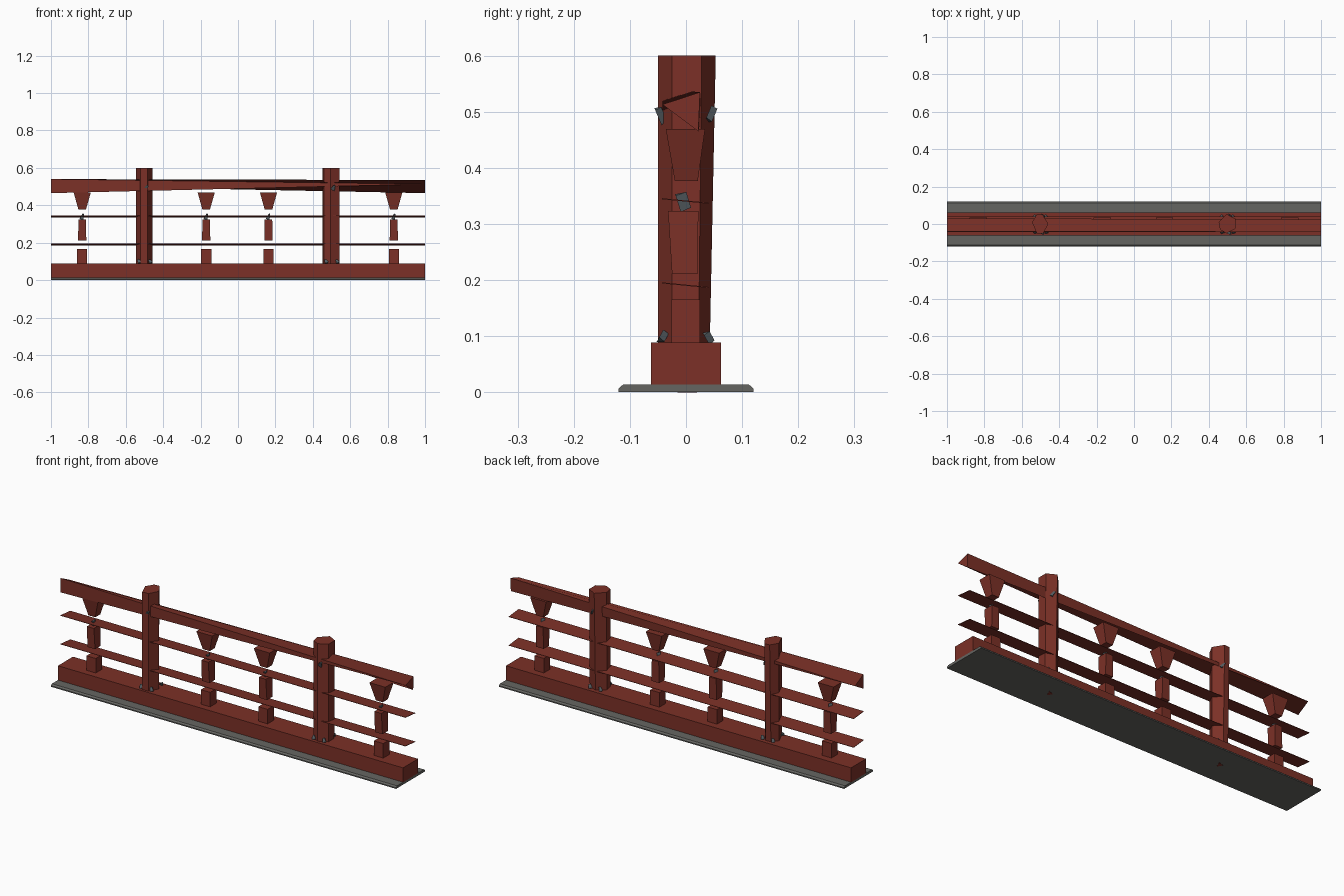
import bpy, bmesh
from mathutils import Matrix, Vector

cube = bpy.data.objects.get("Cube")
if cube:
    bpy.data.objects.remove(cube, do_unlink=True)


def material(name, rgb):
    m = bpy.data.materials.new(name)
    m.use_nodes = True
    m.diffuse_color = (*rgb, 1)
    bsdf = m.node_tree.nodes["Principled BSDF"]
    bsdf.inputs["Base Color"].default_value = (*rgb, 1)
    bsdf.inputs["Roughness"].default_value = 0.8
    return m


RED = material("red painted wood", (0.2, 0.03, 0.02))
STONE = material("grey stone", (0.13, 0.13, 0.12))
METAL = material("dark metal", (0.09, 0.11, 0.12))


def loft(name, rings, mat):
    """Closed solid through rings of equally many points."""
    bm = bmesh.new()
    loops = [[bm.verts.new(p) for p in ring] for ring in rings]
    n = len(loops[0])
    for a, b in zip(loops, loops[1:]):
        for i in range(n):
            j = (i + 1) % n
            bm.faces.new((a[i], a[j], b[j], b[i]))
    bm.faces.new(loops[0])
    bm.faces.new(loops[-1])
    bmesh.ops.remove_doubles(bm, verts=bm.verts, dist=0.0005)
    bmesh.ops.recalc_face_normals(bm, faces=bm.faces)
    mesh = bpy.data.meshes.new(name)
    bm.to_mesh(mesh)
    bm.free()
    mesh.materials.append(mat)
    ob = bpy.data.objects.new(name, mesh)
    bpy.context.collection.objects.link(ob)
    return ob


def along_x(name, left, mat, right=None):
    """Bar over the whole length, from (y, z) end profiles."""
    return loft(name, [[(-1, y, z) for y, z in left],
                       [(1, y, z) for y, z in right or left]], mat)


def block(name, x, low, high, mat):
    """Tapered block; low and high are (half x, y min, y max, z)."""
    return loft(name, [[(x - h, a, z), (x + h, a, z), (x + h, b, z), (x - h, b, z)]
                       for h, a, b, z in (low, high)], mat)


def clip(name, centre, size, lean):
    """Small bent sliver of metal."""
    mat = Matrix.Rotation(lean, 3, "X") @ Matrix.Rotation(lean, 3, "Y")
    sx, sy, sz = size
    ring = [(-sx, -sy), (sx, -sy), (sx * 0.4, sy)]
    rings = [[Vector(centre) + mat @ Vector((x * k, y, z)) for x, y in ring]
             for z, k in ((-sz, 1), (sz, 0.5))]
    return loft(name, rings, METAL)


# Plinth with chamfered upper edges, and the sill beam on it
along_x("plinth", [(-0.12, 0.001), (0.12, 0.001), (0.12, 0.007), (0.112, 0.014),
                   (-0.112, 0.014), (-0.12, 0.007)], STONE)
along_x("sill_beam", [(-0.062, 0.013), (0.062, 0.013), (0.062, 0.089),
                      (-0.062, 0.089)], RED)

# Hewn handrail that twists from one wedge section to another
along_x("handrail", [(-0.04, 0.465), (-0.04, 0.54), (0.03, 0.505), (0.03, 0.505)], RED,
        [(-0.042, 0.513), (-0.042, 0.513), (0.025, 0.535), (0.022, 0.465)])

# Thin tilted slats
for name, z in (("lower_slat", 0.191), ("upper_slat", 0.341)):
    along_x(name, [(-0.043, z + 0.003), (0.04, z - 0.005),
                   (0.04, z - 0.003), (-0.043, z + 0.005)], RED)

# Six-sided posts, slightly narrower at the foot
left_plan = [(-0.045, 0.01), (-0.02, 0.05), (0.01, 0.052),
             (0.042, 0), (0.015, -0.05), (-0.02, -0.05)]
right_plan = [(-0.047, 0.01), (-0.005, 0.053), (0.042, 0.028),
              (0.042, -0.025), (-0.005, -0.05), (-0.04, -0.03)]
for side, x, plan in (("left", 0.5, right_plan), ("right", -0.5, left_plan)):
    loft(side + "_post", [[(x + px, py * (k if py > 0 else 1), z) for px, py in plan]
                          for z, k in ((0.085, 0.8), (0.6, 1))], RED)
    loft(side + "_post_peg", [[(x - 0.015, 0.01, z), (x + 0.015, 0.02, z), (x, -0.015, z)]
                              for z in (0, 0.012)], RED)
    # Metal clips at the foot and under the rail, front and back
    for face, y in (("front", -0.045), ("back", 0.045)):
        s = 1 if y > 0 else -1
        clip(side + "_upper_clip_" + face, (x + 0.01, y, 0.495),
             (0.012, 0.006, 0.014), -0.4 * s)
        for i, dx in enumerate((-0.03, 0.03)):
            clip(f"{side}_foot_clip_{face}_{i}", (x + dx, y * 0.9, 0.099),
                 (0.01, 0.006, 0.01), 0.5 * s)

# Balusters in three pieces with a small clip at the neck
for i, x in enumerate((-0.833, -0.17, 0.163, 0.833)):
    block(f"baluster_foot_{i}", x, (0.027, -0.026, 0.025, 0.085),
          (0.027, -0.026, 0.025, 0.165), RED)
    block(f"baluster_middle_{i}", x, (0.022, -0.025, 0.021, 0.212),
          (0.02, -0.032, 0.022, 0.323), RED)
    block(f"baluster_cup_{i}", x, (0.02, -0.02, 0.021, 0.377),
          (0.046, -0.036, 0.034, 0.469), RED)
    clip(f"baluster_neck_clip_{i}", (x, -0.005, 0.341), (0.01, 0.01, 0.015), 0.3)
